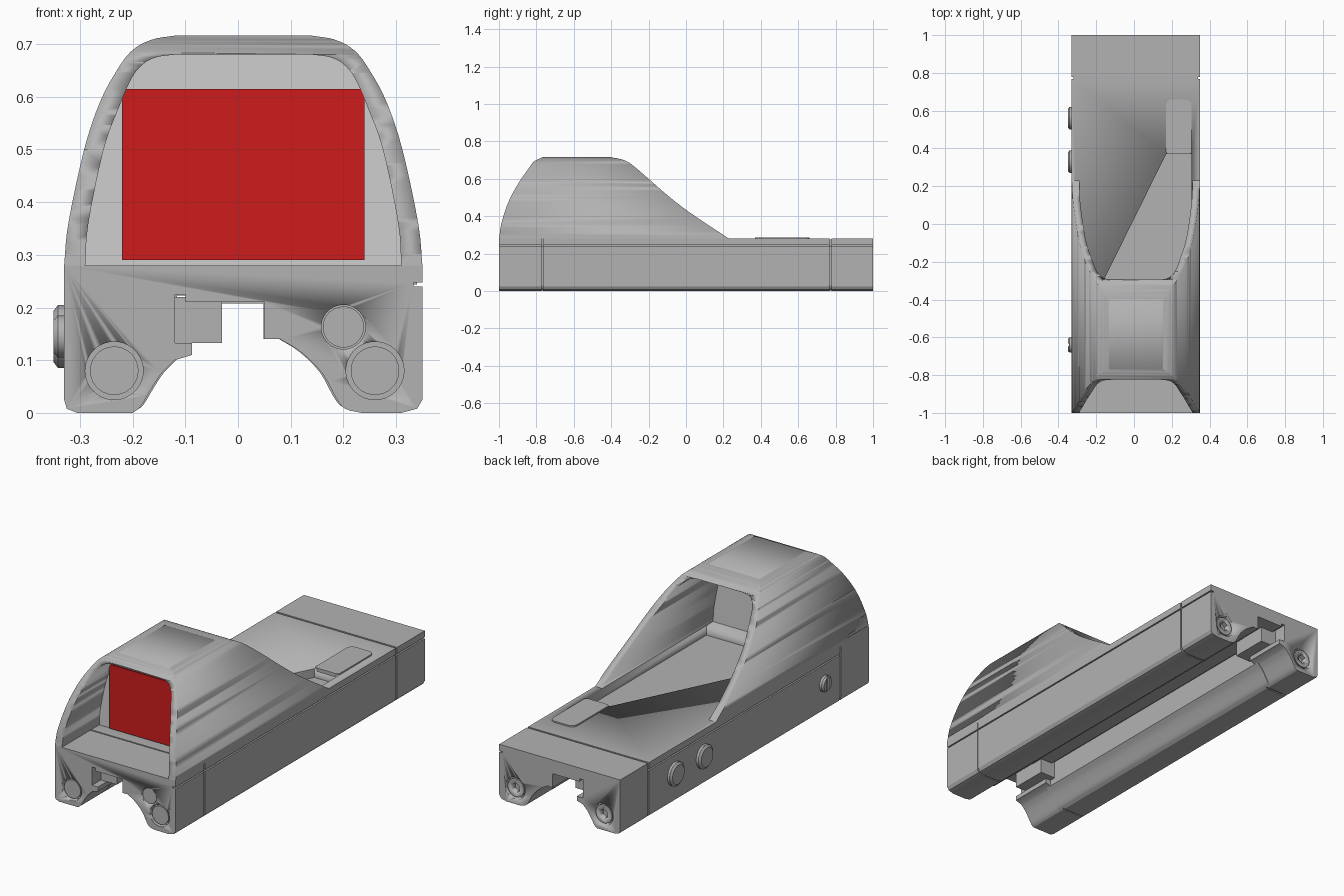
import bpy, bmesh, math
from mathutils import Matrix, Vector

cube = bpy.data.objects.get("Cube")
if cube:
    bpy.data.objects.remove(cube, do_unlink=True)


def material(name, rgb):
    m = bpy.data.materials.new(name)
    m.use_nodes = True
    m.diffuse_color = (*rgb, 1)
    m.node_tree.nodes["Principled BSDF"].inputs["Base Color"].default_value = (*rgb, 1)
    return m


GREY = material("housing grey", (0.45, 0.45, 0.45))
PALE = material("pale lens grey", (0.62, 0.62, 0.62))
RED = material("lens red", (0.62, 0.012, 0.012))


def finish(name, bm, mat, smooth=True):
    bmesh.ops.recalc_face_normals(bm, faces=bm.faces)
    mesh = bpy.data.meshes.new(name)
    bm.to_mesh(mesh)
    bm.free()
    mesh.materials.append(mat)
    ob = bpy.data.objects.new(name, mesh)
    bpy.context.scene.collection.objects.link(ob)
    if smooth:
        bpy.ops.object.select_all(action="DESELECT")
        ob.select_set(True)
        bpy.context.view_layer.objects.active = ob
        bpy.ops.object.shade_smooth_by_angle(angle=math.radians(30))
    return ob


def prism(name, outline, start, end, axis="Y", mat=GREY):
    """Extrude a 2D outline from start to end along an axis."""
    place = {"X": lambda a, b, t: (t, a, b),
             "Y": lambda a, b, t: (a, t, b),
             "Z": lambda a, b, t: (a, b, t)}[axis]
    bm = bmesh.new()
    face = bm.faces.new([bm.verts.new(place(a, b, start)) for a, b in outline])
    new = bmesh.ops.extrude_face_region(bm, geom=[face])["geom"]
    shift = Vector(place(0, 0, end - start))
    bmesh.ops.translate(bm, vec=shift, verts=[v for v in new if isinstance(v, bmesh.types.BMVert)])
    return finish(name, bm, mat)


def box(name, x, y, z, mat=GREY):
    return prism(name, [(x[0], z[0]), (x[1], z[0]), (x[1], z[1]), (x[0], z[1])], *y, mat=mat)


def disc(name, centre, radius, depth, axis="Y", sides=40, top=None):
    """Cylinder centred on a point; top sets a tapered radius on the -axis end."""
    bm = bmesh.new()
    turn = Matrix.Rotation(math.pi / 2, 4, "X") if axis == "Y" else Matrix.Rotation(-math.pi / 2, 4, "Y")
    bmesh.ops.create_cone(bm, cap_ends=True, segments=sides, radius1=radius,
                          radius2=radius if top is None else top, depth=depth,
                          matrix=Matrix.Translation(centre) @ turn)
    return finish(name, bm, GREY)


def boolean(ob, cutters, operation="DIFFERENCE", keep=False):
    for c in cutters:
        mod = ob.modifiers.new("cut", "BOOLEAN")
        mod.object, mod.operation, mod.solver = c, operation, "EXACT"
    bpy.context.view_layer.update()
    mesh = bpy.data.meshes.new_from_object(ob.evaluated_get(bpy.context.evaluated_depsgraph_get()))
    ob.modifiers.clear()
    ob.data = mesh
    if not keep:
        for c in cutters:
            bpy.data.objects.remove(c, do_unlink=True)


def curve(points, steps=4):
    """Catmull-Rom curve through the points."""
    p = [Vector(q) for q in points]
    p = [2 * p[0] - p[1]] + p + [2 * p[-1] - p[-2]]
    out = []
    for a, b, c, d in zip(p, p[1:], p[2:], p[3:]):
        for i in range(steps):
            t = i / steps
            out.append(0.5 * (2 * b + (c - a) * t + (2 * a - 5 * b + 4 * c - d) * t * t
                              + (3 * b - a - 3 * c + d) * t ** 3))
    return [tuple(v) for v in out] + [tuple(p[-2])]


# Base cross-section with the rail channel underneath
MID = 0.01
left_flank = curve([(-0.2, 0), (-0.185, 0.012), (-0.165, 0.045), (-0.145, 0.075), (-0.12, 0.1)], 3)
right_flank = curve([(0.08, 0.14), (0.12, 0.115), (0.16, 0.075), (0.185, 0.03), (0.203, 0.008), (0.235, 0)], 3)


def section(stop=False, left_groove=True):
    step = [(-0.087, 0.11), (-0.087, 0.133), (-0.12, 0.133)] if stop else []
    channel = [(-0.12, 0.225), (-0.1, 0.225), (-0.1, 0.21), (0.05, 0.21), (0.05, 0.14)]
    right = [(0.31, 0), (0.34, 0.008), (0.35, 0.025), (0.35, 0.24), (0.333, 0.24),
             (0.333, 0.247), (0.35, 0.247), (0.35, 0.28)]
    groove = [(-0.33, 0.247), (-0.313, 0.247), (-0.313, 0.24), (-0.33, 0.24)] if left_groove else []
    left = [(-0.33, 0.28)] + groove + [(-0.33, 0.025), (-0.325, 0.008), (-0.305, 0)]
    return left_flank + step + channel + right_flank + right + left


body = prism("main_body", section(), -0.765, 0.768)
core = prism("seam_core", [(MID + (x - MID) * 0.97, 0.14 + (z - 0.14) * 0.97) for x, z in section()], -0.8, 0.8)
front_cap = prism("front_cap", section(True, False), -1, -0.772)
rear_cap = prism("rear_cap", section(True, False), 0.778, 1)

# Sunken light path in front of the emitter
path = prism("path_cutter", [(-0.29, -0.56), (0.17, 0.37), (0.305, 0.37), (0.305, -0.6), (-0.29, -0.6)],
             0.235, 0.4, "Z")
boolean(body, [path], keep=True)
boolean(core, [path])

# Rail stops in the channel
for name, y in (("front_rail_stop", (-0.93, -0.74)), ("rear_rail_stop", (0.74, 0.93))):
    box(name, (-0.125, -0.03), y, (0.133, 0.22))

# Emitter cover with rounded corners
pad = []
for cx, cy, a0 in ((0.275, 0.63, 0), (0.2, 0.63, 90), (0.185, 0.385, 180), (0.29, 0.385, 270)):
    r = 0.03 if cy > 0.5 else 0.015
    pad += [(cx + r * math.cos(math.radians(a0 + k)), cy + r * math.sin(math.radians(a0 + k)))
            for k in range(0, 91, 15)]
prism("emitter_cover", pad, 0.27, 0.287, "Z")

# Hood: arched shell trimmed by its side profile
outer = curve([(0.34, 0.28), (0.332, 0.36), (0.302, 0.5), (0.272, 0.59), (0.24, 0.65),
               (0.212, 0.687), (0.175, 0.708), (0.13, 0.716)])
inner = curve([(0.3, 0.28), (0.294, 0.36), (0.265, 0.5), (0.236, 0.58), (0.212, 0.635),
               (0.19, 0.662), (0.165, 0.675), (0.13, 0.68)])


def both_sides(half):
    return [(MID + x, z) for x, z in half] + [(MID - x, z) for x, z in reversed(half)]


hood = prism("hood", both_sides(outer) + both_sides(inner)[::-1], -1.1, 0.35)
front_edge = curve([(-1, 0.28), (-0.985, 0.37), (-0.95, 0.475), (-0.9, 0.57), (-0.835, 0.665),
                    (-0.81, 0.695), (-0.77, 0.714)])
rear_edge = curve([(-0.4, 0.714), (-0.36, 0.708), (-0.3, 0.684), (-0.2, 0.6), (-0.1, 0.513),
                   (0.02, 0.42), (0.23, 0.28)])
trim = prism("hood_trim", front_edge + [(-0.76, 0.73), (-0.41, 0.73)] + rear_edge, -0.5, 0.5, "X")
boolean(hood, [trim], "INTERSECT")

# Lens pane and its red face
prism("lens_pane", both_sides([(x + 0.004, z) for x, z in inner]), -0.7, -0.66, mat=PALE)
box("red_lens", (-0.22, 0.24), (-0.722, -0.715), (0.29, 0.615), RED)

# Screws set into the end caps
for cap, label, y, s, spots in (
        (front_cap, "front", -1, 1, ((-0.235, 0.08, 0.055), (0.26, 0.08, 0.055), (0.2, 0.163, 0.042))),
        (rear_cap, "rear", 1, -1, ((-0.235, 0.08, 0.055), (0.26, 0.08, 0.055)))):
    for i, (x, z, r) in enumerate(spots):
        boolean(cap, [disc("well_cutter", (x, y, z), r, 0.06)])
        ring = 0.009 if r > 0.05 else 0.003
        head = disc(f"{label}_screw_{i + 1}", (x, y + s * 0.025, z), r - ring, 0.04)
        if label == "rear":
            boolean(head, [disc("hex_cutter", (x, y, z), 0.024, 0.06, sides=6)])

# Side buttons and slotted adjuster
for name, y, r in (("rear_button", 0.56, 0.06), ("middle_button", 0.33, 0.06), ("side_adjuster", -0.64, 0.04)):
    z = 0.145
    disc(name + "_base", (-0.33, y, z), r, 0.024, "X")
    knob = disc(name, (-0.346, y, z), r, 0.009, "X", top=r * 0.8)
    if name == "side_adjuster":
        slot = box("slot_cutter", (-0.36, -0.344), (y - 0.007, y + 0.007), (0, 0.3))
        boolean(knob, [slot])
